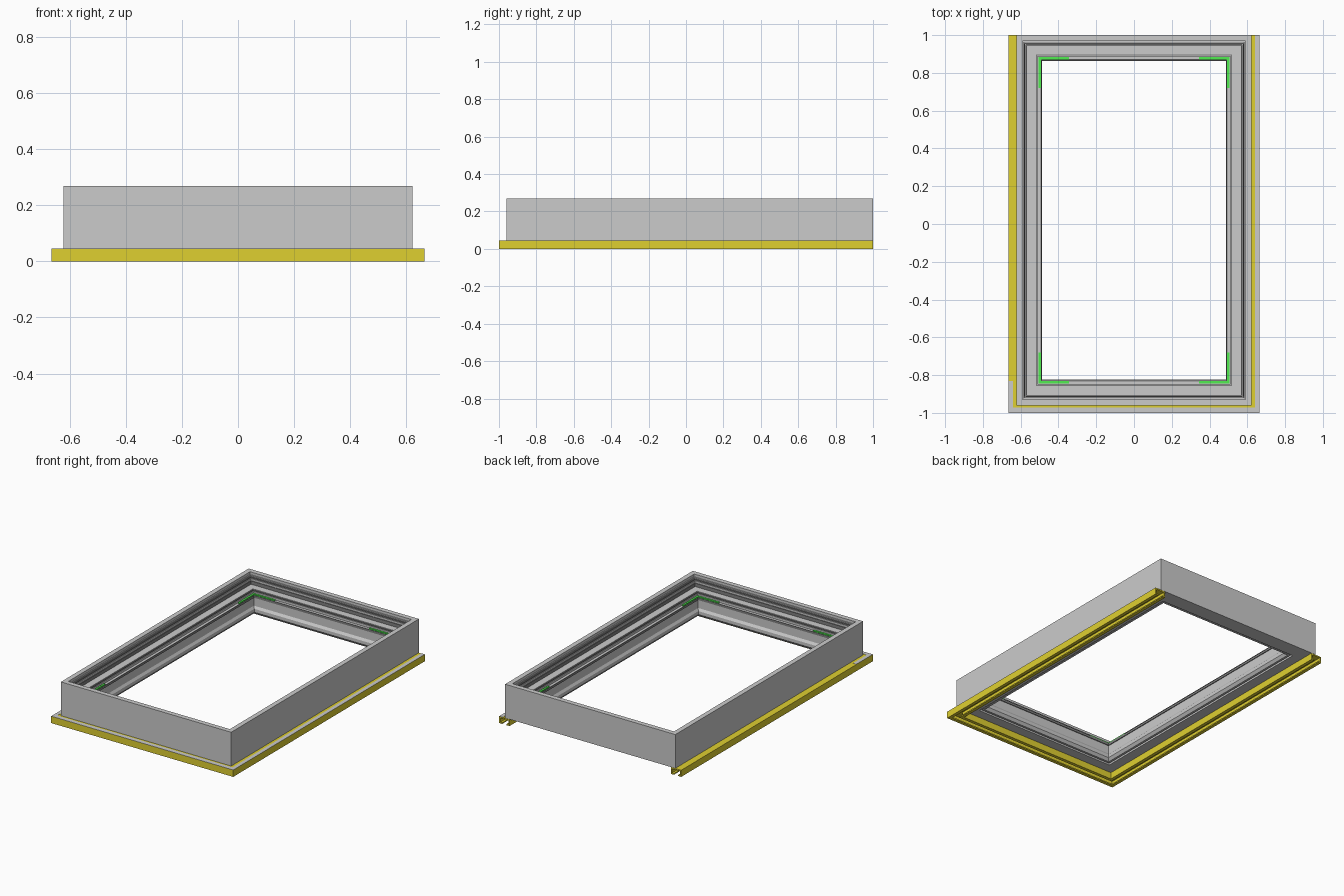
import bpy, bmesh

if "Cube" in bpy.data.objects:
    bpy.data.objects.remove(bpy.data.objects["Cube"])

# frame outline; profiles are (inset from outline, height)
FRAME = (-0.622, 0.622, -0.96, 1.0)
TRIM = (-0.665, 0.665, -1.0, 1.0)


def material(name, rgb):
    m = bpy.data.materials.new(name)
    m.diffuse_color = (*rgb, 1)
    m.use_nodes = True
    m.node_tree.nodes["Principled BSDF"].inputs["Base Color"].default_value = m.diffuse_color
    return m


YELLOW = material("yellow", (0.74, 0.63, 0.03))
GREEN = material("green", (0.08, 0.85, 0.08))
DARK = material("dark_rubber", (0.22, 0.22, 0.22))


def finish(name, bm, mat):
    bmesh.ops.recalc_face_normals(bm, faces=bm.faces)
    me = bpy.data.meshes.new(name)
    bm.to_mesh(me)
    bm.free()
    ob = bpy.data.objects.new(name, me)
    bpy.context.collection.objects.link(ob)
    if mat:
        me.materials.append(mat)
    return ob


def sweep(name, rect, profile, mat=None, closed=True):
    """Run a closed profile round a rectangle with mitred corners.
    An open sweep leaves out the back side and keeps square ends there."""
    x0, x1, y0, y1 = rect
    bm = bmesh.new()
    rings = [[], [], [], []]
    for o, z in profile:
        back = y1 - o if closed else y1
        for ring, (x, y) in zip(rings, ((x0 + o, back), (x0 + o, y0 + o),
                                        (x1 - o, y0 + o), (x1 - o, back))):
            ring.append(bm.verts.new((x, y, z)))
    n = len(profile)
    for i in range(4 if closed else 3):
        a, b = rings[i], rings[(i + 1) % 4]
        for j in range(n):
            k = (j + 1) % n
            bm.faces.new((a[j], a[k], b[k], b[j]))
    if not closed:
        bm.faces.new(rings[0])
        bm.faces.new(rings[3])
    return finish(name, bm, mat)


def strip(o0, o1, z0, z1):
    return [(o0, z0), (o1, z0), (o1, z1), (o0, z1)]


def boxes(name, parts, mat=None):
    bm = bmesh.new()
    for x0, x1, y0, y1, z0, z1 in parts:
        r = bmesh.ops.create_cube(bm, size=1)
        for v in r["verts"]:
            v.co = ((x0 + x1) / 2 + v.co.x * (x1 - x0),
                    (y0 + y1) / 2 + v.co.y * (y1 - y0),
                    (z0 + z1) / 2 + v.co.z * (z1 - z0))
    return finish(name, bm, mat)


# main stepped frame
sweep("window_frame", FRAME, [
    (0, 0.045), (0, 0.268), (0.032, 0.268), (0.032, 0.25), (0.038, 0.25),
    (0.038, 0.235), (0.050, 0.235), (0.050, 0.20), (0.102, 0.20),
    (0.102, 0.19), (0.112, 0.19), (0.112, 0.175), (0.126, 0.175),
    (0.126, 0.105), (0.136, 0.09), (0.136, 0.068), (0.122, 0.05),
    (0.108, 0.05), (0.108, 0.058), (0.100, 0.058), (0.100, 0.045)])

# sealing strips on the steps
sweep("upper_seal", FRAME, strip(0.039, 0.046, 0.234, 0.243), DARK)
sweep("middle_seal", FRAME, strip(0.051, 0.055, 0.199, 0.222), DARK)
sweep("lower_seal", FRAME, strip(0.103, 0.108, 0.189, 0.197), DARK)
sweep("inner_seal", FRAME, strip(0.126, 0.131, 0.160, 0.175), DARK)

# yellow channel on three sides, slotted underneath and open at the back ends
sweep("trim_channel", TRIM, [
    (0, 0), (0.022, 0), (0.022, 0.008), (0.008, 0.008), (0.008, 0.036),
    (0.067, 0.036), (0.067, 0.008), (0.053, 0.008), (0.053, 0),
    (0.075, 0), (0.075, 0.044), (0, 0.044)], YELLOW, closed=False)

# grey capping on the front, the right and the left front corner
boxes("trim_cap", [
    (-0.665, 0.665, -1.0, -0.972, 0.043, 0.0455),
    (0.64, 0.665, -0.972, 1.0, 0.043, 0.0455),
    (-0.665, -0.64, -0.972, -0.83, 0.043, 0.0455)])

# green corner angles inside the opening
arms = []
for s in (-1, 1):
    for yc, t in ((0.884, -1), (-0.844, 1)):
        xs = sorted((s * 0.345, s * 0.505))
        arms.append((*xs, *sorted((yc, yc + t * 0.012)), 0.172, 0.182))
        xs = sorted((s * 0.493, s * 0.505))
        arms.append((*xs, *sorted((yc + t * 0.012, yc + t * 0.165)), 0.172, 0.182))
boxes("corner_angles", arms, GREEN)
